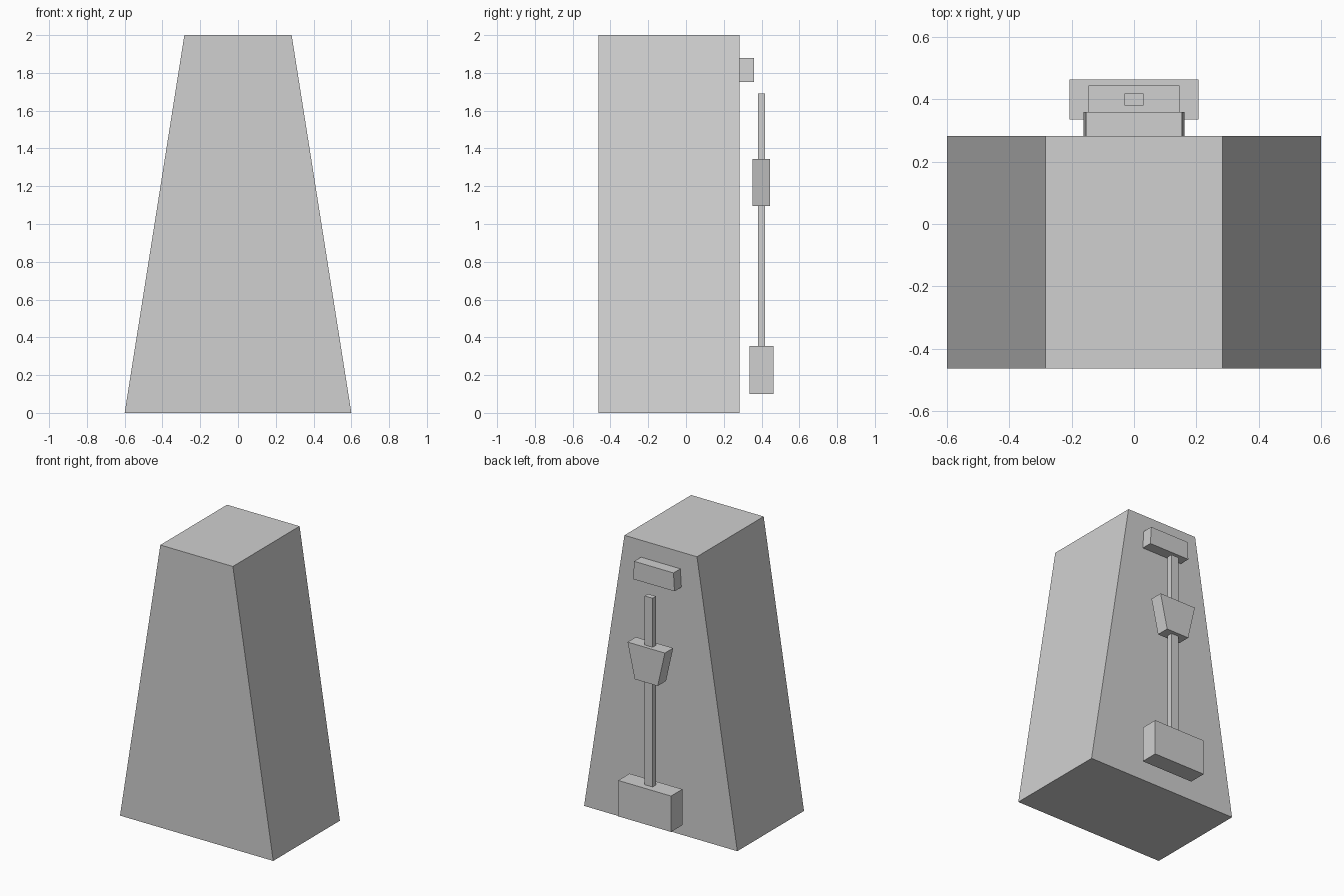
import bpy
import bmesh

cube = bpy.data.objects.get("Cube")
if cube:
    bpy.data.objects.remove(cube, do_unlink=True)

# One plain grey for every part
grey = bpy.data.materials.new("light_grey")
grey.use_nodes = True
colour = (0.63, 0.63, 0.63, 1.0)
grey.diffuse_color = colour
grey.node_tree.nodes["Principled BSDF"].inputs["Base Color"].default_value = colour


def tapered_block(name, half_bottom, half_top, y0, y1, z0, z1):
    """Block whose half width in x changes from bottom to top."""
    bm = bmesh.new()
    bmesh.ops.create_cube(bm, size=1.0)
    for v in bm.verts:
        half = half_top if v.co.z > 0 else half_bottom
        v.co = (half if v.co.x > 0 else -half,
                y1 if v.co.y > 0 else y0,
                z1 if v.co.z > 0 else z0)
    mesh = bpy.data.meshes.new(name)
    bm.to_mesh(mesh)
    bm.free()
    mesh.materials.append(grey)
    obj = bpy.data.objects.new(name, mesh)
    bpy.context.collection.objects.link(obj)
    return obj


# Tapering case
tapered_block("case", 0.6, 0.284, -0.463, 0.283, 0.0, 2.0)
# Catch near the top of the back face
tapered_block("top_catch", 0.162, 0.154, 0.283, 0.36, 1.752, 1.88)
# Swinging rod with its sliding weight
tapered_block("pendulum_rod", 0.031, 0.031, 0.38, 0.418, 0.34, 1.69)
tapered_block("sliding_weight", 0.09, 0.146, 0.352, 0.445, 1.095, 1.343)
# Block at the foot of the rod
tapered_block("pivot_block", 0.207, 0.207, 0.336, 0.463, 0.10, 0.354)
